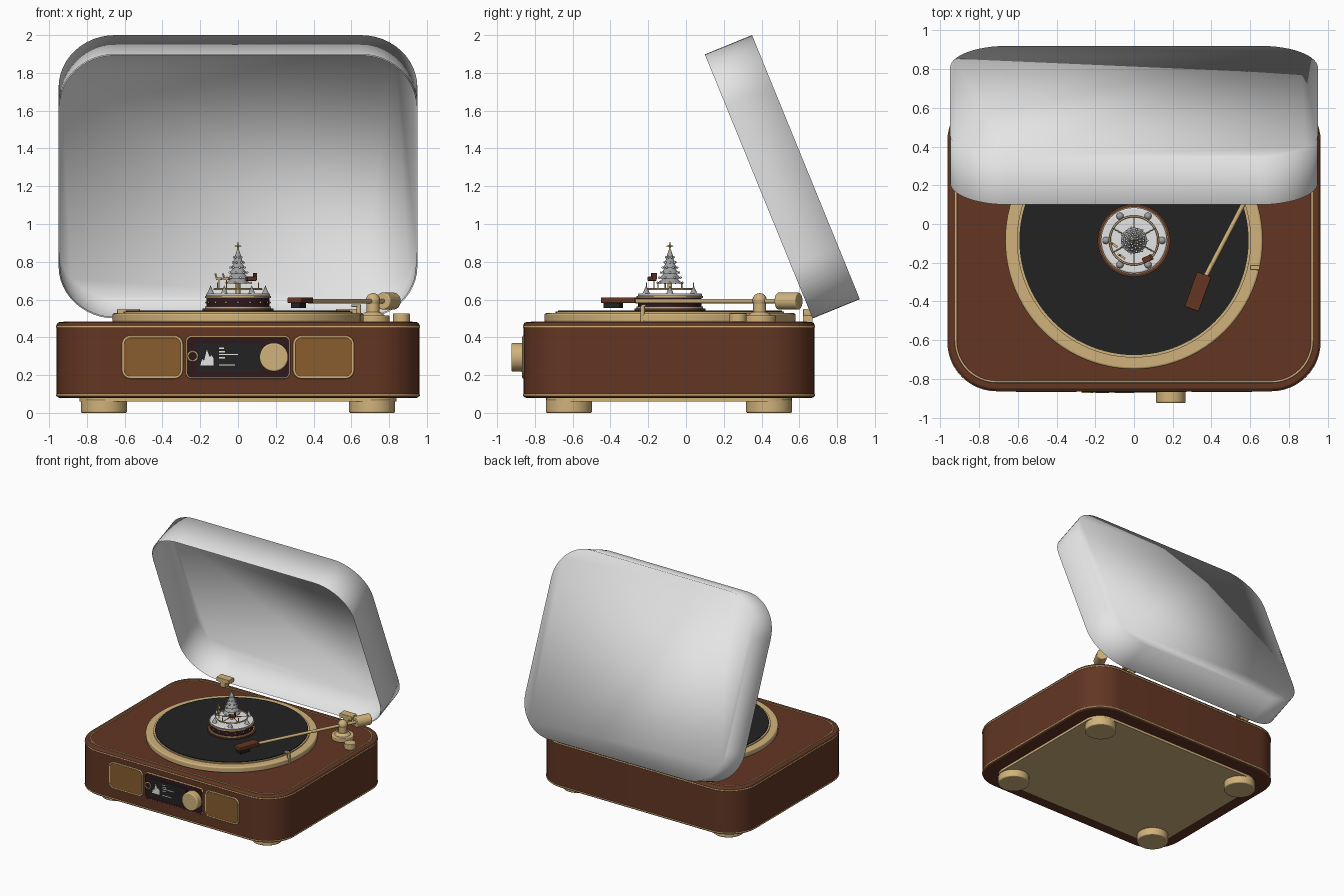
import bpy, bmesh, math
from mathutils import Vector, Matrix

cube = bpy.data.objects.get("Cube")
if cube:
    bpy.data.objects.remove(cube, do_unlink=True)


def material(name, r, g, b):
    m = bpy.data.materials.new(name)
    m.use_nodes = True
    m.diffuse_color = (r, g, b, 1)
    m.node_tree.nodes["Principled BSDF"].inputs["Base Color"].default_value = (r, g, b, 1)
    return m


WOOD = material("walnut brown", 0.125, 0.037, 0.017)
GOLD = material("pale gold", 0.64, 0.45, 0.2)
WHITE = material("lid white", 0.78, 0.78, 0.78)
BLACK = material("record black", 0.016, 0.016, 0.016)
AMBER = material("amber cloth", 0.25, 0.11, 0.028)
MAROON = material("dark maroon", 0.03, 0.009, 0.012)
SILVER = material("silver grey", 0.35, 0.35, 0.35)
FRONT = Matrix.Rotation(math.radians(90), 4, "X")   # lays a flat outline on the front


def add(name, bm, mat, matrix=Matrix(), bevel=0, angle=35):
    bmesh.ops.recalc_face_normals(bm, faces=bm.faces)
    mesh = bpy.data.meshes.new(name)
    bm.to_mesh(mesh)
    bm.free()
    mesh.materials.append(mat)
    ob = bpy.data.objects.new(name, mesh)
    bpy.context.collection.objects.link(ob)
    ob.matrix_world = matrix
    if bevel:
        mod = ob.modifiers.new("Bevel", "BEVEL")
        mod.width, mod.segments, mod.limit_method = bevel, 3, "ANGLE"
        mod.angle_limit = math.radians(50)
    bpy.ops.object.select_all(action="DESELECT")
    ob.select_set(True)
    bpy.context.view_layer.objects.active = ob
    bpy.ops.object.shade_smooth_by_angle(angle=math.radians(angle))
    return ob


def rounded(w, h, r, n=12):
    pts = []
    for q, (sx, sy) in enumerate(((1, 1), (-1, 1), (-1, -1), (1, -1))):
        for i in range(n + 1):
            a = math.pi / 2 * (q + i / n)
            pts.append((sx * (w / 2 - r) + r * math.cos(a), sy * (h / 2 - r) + r * math.sin(a)))
    return pts


def prism(name, pts, depth, mat, matrix, bevel=0):
    bm = bmesh.new()
    face = bm.faces.new([bm.verts.new((x, y, 0)) for x, y in pts])
    new = bmesh.ops.extrude_face_region(bm, geom=[face])["geom"]
    bmesh.ops.translate(bm, vec=(0, 0, depth), verts=[v for v in new if isinstance(v, bmesh.types.BMVert)])
    return add(name, bm, mat, matrix, bevel)


def tube(name, pts, radius, mat, matrix):
    cu = bpy.data.curves.new(name, "CURVE")
    cu.dimensions, cu.bevel_depth, cu.bevel_resolution = "3D", radius, 2
    sp = cu.splines.new("POLY")
    sp.points.add(len(pts) - 1)
    for p, (x, y) in zip(sp.points, pts):
        p.co = (x, y, 0, 1)
    sp.use_cyclic_u = True
    cu.materials.append(mat)
    ob = bpy.data.objects.new(name, cu)
    bpy.context.collection.objects.link(ob)
    ob.matrix_world = matrix


def rod(name, a, b, r, mat, r2=None, sides=32, bevel=0):
    a, b = Vector(a), Vector(b)
    bm = bmesh.new()
    bmesh.ops.create_cone(bm, cap_ends=True, segments=sides, radius1=r,
                          radius2=r if r2 is None else r2, depth=(b - a).length)
    turn = (b - a).to_track_quat("Z", "Y").to_matrix().to_4x4()
    return add(name, bm, mat, Matrix.Translation((a + b) / 2) @ turn, bevel)


def disc(name, x, y, z0, z1, r, mat, r2=None, sides=32, bevel=0):
    return rod(name, (x, y, z0), (x, y, z1), r, mat, r2, sides, bevel)


def box(name, centre, size, mat, yaw=0, bevel=0):
    bm = bmesh.new()
    bmesh.ops.create_cube(bm, size=1)
    bmesh.ops.scale(bm, vec=size, verts=bm.verts)
    return add(name, bm, mat, Matrix.Translation(centre) @ Matrix.Rotation(math.radians(yaw), 4, "Z"), bevel)


def ball(name, centre, r, mat):
    bm = bmesh.new()
    bmesh.ops.create_uvsphere(bm, u_segments=20, v_segments=12, radius=r)
    return add(name, bm, mat, Matrix.Translation(centre))


def at(x, y, z):
    return Matrix.Translation((x, y, z))


# Cabinet with gold trims, base plate and feet
CY = -0.09
prism("cabinet", rounded(1.92, 1.54, 0.25), 0.4, WOOD, at(0, CY, 0.08), 0.014)
for label, z in (("lower", 0.094), ("upper", 0.457)):
    tube(label + "_trim", rounded(1.914, 1.534, 0.247), 0.007, GOLD, at(0, CY, z))
tube("top_inlay", rounded(1.84, 1.45, 0.21), 0.006, GOLD, at(0, CY, 0.479))
prism("base_plate", rounded(1.68, 1.3, 0.14), 0.03, GOLD, at(0, CY, 0.06))
for x in (-0.71, 0.71):
    for y in (-0.62, 0.44):
        disc("foot", x, y, 0, 0.07, 0.122, GOLD, sides=48, bevel=0.008)

# Front speaker panels
FY = -0.86
for side in (-1, 1):
    where = at(side * 0.453, FY, 0.295) @ FRONT
    prism("speaker_cloth", rounded(0.31, 0.215, 0.04), 0.004, AMBER, where)
    tube("speaker_frame", rounded(0.31, 0.215, 0.04), 0.007, GOLD, where)

# Display with screen, picture marks, ring and knob
where = at(0, FY, 0.295) @ FRONT
prism("display_panel", rounded(0.54, 0.215, 0.025), 0.008, MAROON, where)
tube("display_frame", rounded(0.54, 0.215, 0.025), 0.007, GOLD, where)
prism("screen", rounded(0.34, 0.15, 0.01), 0.003, BLACK, at(-0.05, FY - 0.008, 0.292) @ FRONT)
peaks = [(-0.2, 0.25), (-0.13, 0.25), (-0.13, 0.29), (-0.14, 0.305), (-0.15, 0.295),
         (-0.165, 0.335), (-0.18, 0.275), (-0.19, 0.285)]
prism("screen_hills", peaks, 0.002, WHITE, at(0, FY - 0.011, 0) @ FRONT)
for width, z in ((0.025, 0.342), (0.03, 0.324), (0.1, 0.31), (0.03, 0.292), (0.085, 0.254)):
    box("screen_bar", (-0.1 + width / 2, FY - 0.011, z), (width, 0.003, 0.006), WHITE)
tube("dial_ring", rounded(0.05, 0.05, 0.0249, 6), 0.005, GOLD, at(-0.24, FY - 0.009, 0.3) @ FRONT)
rod("knob", (0.19, FY, 0.295), (0.19, -0.925, 0.295), 0.076, GOLD, sides=48, bevel=0.008)

# Platter and record
PY = -0.085
disc("platter", 0, PY, 0.48, 0.528, 0.665, GOLD, sides=96, bevel=0.01)
disc("record_mat", 0, PY, 0.52, 0.536, 0.605, GOLD, sides=96)
disc("record", 0, PY, 0.53, 0.542, 0.592, BLACK, sides=96)

# Centre ornament: drum base
disc("drum_foot", 0, PY, 0.54, 0.552, 0.188, WOOD, sides=48)
disc("drum_foot_trim", 0, PY, 0.552, 0.562, 0.176, GOLD, sides=48)
disc("drum_band", 0, PY, 0.56, 0.61, 0.168, MAROON, sides=48)
disc("drum_top_trim", 0, PY, 0.608, 0.618, 0.176, GOLD, sides=48)
disc("drum_snow", 0, PY, 0.616, 0.632, 0.17, WHITE, sides=48, bevel=0.008)
for i in range(16):
    a = math.tau * i / 16
    ball("drum_stud", (0.168 * math.cos(a), PY + 0.168 * math.sin(a), 0.585), 0.006, GOLD)

# Centre ornament: carousel ring, spokes and little trees
tube("carousel_ring", rounded(0.25, 0.25, 0.1249), 0.005, GOLD, at(0, PY, 0.655))
for i in range(6):
    a = math.tau * (i + 0.5) / 6
    c, s = math.cos(a), math.sin(a)
    rod("carousel_spoke", (0, PY, 0.655), (0.125 * c, PY + 0.125 * s, 0.655), 0.003, GOLD, sides=8)
    rod("carousel_post", (0.125 * c, PY + 0.125 * s, 0.655), (0.125 * c, PY + 0.125 * s, 0.69), 0.003, GOLD, sides=8)
    disc("little_tree", 0.145 * s, PY + 0.145 * c, 0.63, 0.675, 0.02, SILVER, 0, 10)

# Centre ornament: tiered tree and star
disc("tree_trunk", 0, PY, 0.63, 0.7, 0.012, GOLD, sides=12)
for i in range(6):
    z, r = 0.685 + i * 0.027, 0.068 - i * 0.0095
    disc("tree_tier", 0, PY, z, z + 0.045, r, SILVER, r * 0.25, 14)
    for k in range(7):
        a = math.tau * (k + i / 2) / 7
        ball("tree_bauble", (r * math.cos(a), PY + r * math.sin(a), z + 0.004), 0.006, WHITE)
disc("star_stem", 0, PY, 0.85, 0.87, 0.004, GOLD, sides=8)
star = [((0.022 if i % 2 == 0 else 0.008) * math.sin(math.tau * i / 8),
         (0.022 if i % 2 == 0 else 0.008) * math.cos(math.tau * i / 8)) for i in range(8)]
for yaw in (0, 90):
    prism("star", star, 0.006, GOLD, at(0, PY, 0.883) @ Matrix.Rotation(math.radians(yaw), 4, "Z") @ FRONT @ at(0, 0, -0.003))

# Centre ornament: sleigh and deer
box("sleigh", (0.07, -0.18, 0.71), (0.055, 0.03, 0.022), WOOD, 25, 0.005)
box("sleigh_back", (0.09, -0.17, 0.725), (0.012, 0.03, 0.03), WOOD, 25)
for x, y in ((-0.1, -0.11), (-0.06, -0.17)):
    box("deer_body", (x, y, 0.71), (0.035, 0.012, 0.014), GOLD, -35)
    rod("deer_neck", (x - 0.013, y + 0.008, 0.712), (x - 0.02, y + 0.012, 0.738), 0.005, GOLD, sides=8)
    rod("deer_pole", (x, y, 0.655), (x, y, 0.705), 0.003, GOLD, sides=8)

# Tonearm: stand, arm, counterweight and head
PX, AY, AZ = 0.715, 0.39, 0.592
disc("arm_base", PX, AY, 0.478, 0.515, 0.087, GOLD, sides=48, bevel=0.006)
disc("arm_collar", PX, AY, 0.512, 0.535, 0.065, GOLD, 0.04)
disc("arm_pillar", PX, AY, 0.53, 0.585, 0.034, GOLD)
ball("arm_pivot", (PX, AY, AZ + 0.004), 0.038, GOLD)
along = Vector((0.335, 0.64, 0)).normalized()
pivot = Vector((PX, AY, AZ))
rod("arm", pivot - along * 0.74, pivot + along * 0.14, 0.012, GOLD, sides=16)
rod("counterweight", pivot + along * 0.11, pivot + along * 0.235, 0.045, GOLD, bevel=0.006)
box("arm_head", (0.33, -0.35, 0.596), (0.078, 0.19, 0.03), WOOD, -20, 0.005)
box("cartridge", (0.32, -0.385, 0.568), (0.05, 0.09, 0.028), BLACK, -20)
disc("speed_knob", 0.865, 0.275, 0.478, 0.527, 0.045, GOLD, bevel=0.005)
disc("arm_rest_post", 0.64, -0.23, 0.478, 0.565, 0.012, GOLD, sides=16)
box("arm_rest_cradle", (0.625, -0.225, 0.568), (0.05, 0.024, 0.014), GOLD, 0, 0.003)

# Lid hinges
for x in (-0.58, 0.58):
    box("hinge_post", (x, 0.645, 0.5), (0.05, 0.05, 0.06), GOLD)
    box("hinge_block", (x, 0.655, 0.533), (0.12, 0.07, 0.036), GOLD, 0, 0.005)

# Open lid: a tray leaning back, with soft shading across its edges
bm = bmesh.new()
back = bm.faces.new([bm.verts.new((x, y, -0.135)) for x, y in rounded(1.9, 1.51, 0.3)])
rim = bmesh.ops.extrude_edge_only(bm, edges=back.edges[:])["geom"]
bmesh.ops.translate(bm, vec=(0, 0, 0.27), verts=[v for v in rim if isinstance(v, bmesh.types.BMVert)])
lid = add("lid", bm, WHITE, at(0, 0.51, 1.25) @ Matrix.Rotation(math.radians(112.2), 4, "X"), 0, 180)
shell = lid.modifiers.new("Shell", "SOLIDIFY")
shell.thickness, shell.offset, shell.use_rim = 0.006, -1, False
